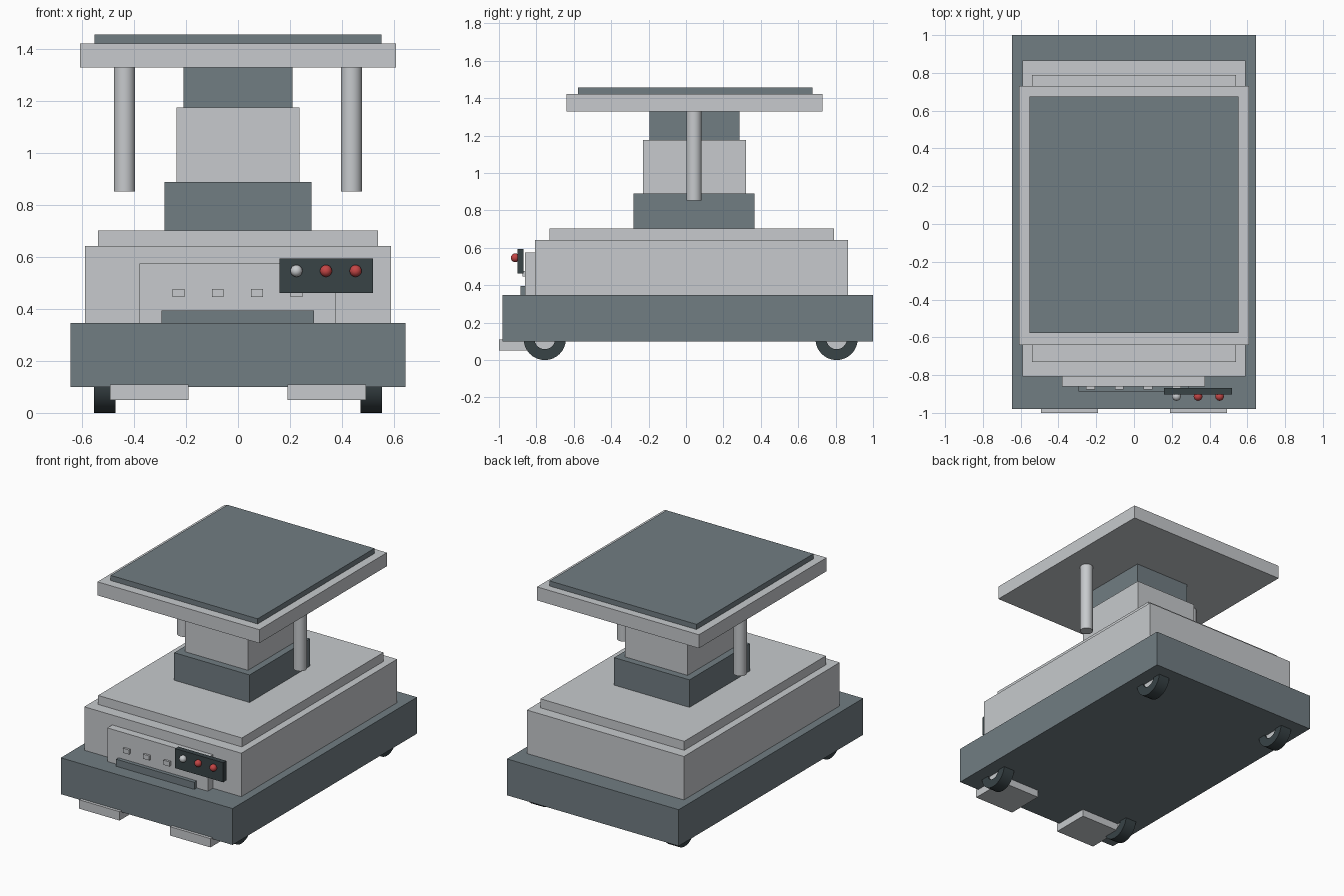
import bpy
import bmesh
from math import pi, cos, sin
from mathutils import Matrix

cube = bpy.data.objects.get("Cube")
if cube:
    bpy.data.objects.remove(cube, do_unlink=True)


def material(name, r, g, b):
    m = bpy.data.materials.new(name)
    m.use_nodes = True
    m.diffuse_color = (r, g, b, 1)
    m.node_tree.nodes["Principled BSDF"].inputs["Base Color"].default_value = (r, g, b, 1)
    return m


LIGHT = material("light grey", 0.57, 0.59, 0.61)
SLATE = material("slate grey", 0.165, 0.205, 0.225)
DARK = material("charcoal", 0.04, 0.056, 0.062)
RED = material("red", 0.55, 0.06, 0.06)


def finish(name, bm, mat, smooth=False):
    bmesh.ops.recalc_face_normals(bm, faces=bm.faces)
    mesh = bpy.data.meshes.new(name)
    bm.to_mesh(mesh)
    bm.free()
    mesh.materials.append(mat)
    ob = bpy.data.objects.new(name, mesh)
    bpy.context.collection.objects.link(ob)
    if smooth:
        bpy.ops.object.select_all(action='DESELECT')
        ob.select_set(True)
        bpy.context.view_layer.objects.active = ob
        bpy.ops.object.shade_smooth_by_angle()
    return ob


def box(name, mat, x, y, z):
    """Box from (min, max) ranges on each axis."""
    bm = bmesh.new()
    bmesh.ops.create_cube(bm, size=1)
    for v in bm.verts:
        v.co = [lo + (hi - lo) * (c + 0.5) for c, (lo, hi) in zip(v.co, (x, y, z))]
    return finish(name, bm, mat)


def cylinder(name, mat, centre, radius, length, axis='Z'):
    bm = bmesh.new()
    turn = Matrix.Rotation(pi / 2, 4, 'Y') if axis == 'X' else Matrix()
    bmesh.ops.create_cone(bm, cap_ends=True, segments=32, radius1=radius, radius2=radius,
                          depth=length, matrix=Matrix.Translation(centre) @ turn)
    return finish(name, bm, mat, True)


def tyre(name, mat, centre, outer, inner, width):
    """Square-section ring around the x axis."""
    bm = bmesh.new()
    n, h = 32, width / 2
    rings = []
    for i in range(n):
        a = 2 * pi * i / n
        rings.append([bm.verts.new((centre[0] + x, centre[1] + r * cos(a), centre[2] + r * sin(a)))
                      for r, x in ((outer, -h), (outer, h), (inner, h), (inner, -h))])
    for i, ring in enumerate(rings):
        after = rings[(i + 1) % n]
        for k in range(4):
            j = (k + 1) % 4
            bm.faces.new((ring[k], ring[j], after[j], after[k]))
    return finish(name, bm, mat, True)


# Stacked body, telescopic column and table: half width, y range, z range
stack = [
    ("chassis", SLATE, 0.645, (-0.98, 1.0), (0.10, 0.347)),
    ("body", LIGHT, 0.59, (-0.807, 0.865), (0.347, 0.642)),
    ("body_top", LIGHT, 0.54, (-0.73, 0.79), (0.642, 0.703)),
    ("column_lower", SLATE, 0.283, (-0.28, 0.367), (0.703, 0.89)),
    ("column_middle", LIGHT, 0.236, (-0.23, 0.32), (0.89, 1.177)),
    ("column_upper", SLATE, 0.21, (-0.195, 0.285), (1.177, 1.33)),
    ("table", LIGHT, 0.608, (-0.64, 0.73), (1.33, 1.422)),
    ("table_pad", SLATE, 0.552, (-0.578, 0.676), (1.422, 1.457)),
]
for name, mat, half, y, z in stack:
    box(name, mat, (-half, half), y, z)

# Front panel, step bar and small buttons
box("front_panel", LIGHT, (-0.38, 0.376), (-0.86, -0.80), (0.347, 0.575))
box("front_bar", SLATE, (-0.295, 0.292), (-0.886, -0.85), (0.347, 0.395))
for i in range(4):
    x = -0.23 + i * 0.152
    box(f"button_{i + 1}", LIGHT, (x - 0.023, x + 0.023), (-0.875, -0.85), (0.446, 0.477))

# Control box with three round knobs
box("control_box", DARK, (0.16, 0.52), (-0.902, -0.868), (0.462, 0.595))
for i, mat in enumerate((LIGHT, RED, RED)):
    bm = bmesh.new()
    bmesh.ops.create_uvsphere(bm, u_segments=24, v_segments=16, radius=0.023,
                              matrix=Matrix.Translation((0.225 + i * 0.114, -0.913, 0.547)))
    finish(f"knob_{i + 1}", bm, mat, True)

# Paired posts, pedals and wheels
for side, s in (("left", 1), ("right", -1)):
    cylinder(f"post_{side}", LIGHT, (s * 0.437, 0.043, 1.092), 0.041, 0.48)
    box(f"pedal_{side}", LIGHT, sorted((s * 0.19, s * 0.493)), (-1.0, -0.74), (0.05, 0.11))
    for end, y in (("front", -0.755), ("rear", 0.805)):
        centre = (s * 0.514, y, 0.113)
        tyre(f"tyre_{end}_{side}", DARK, centre, 0.113, 0.055, 0.083)
        cylinder(f"hub_{end}_{side}", LIGHT, centre, 0.056, 0.06, 'X')
